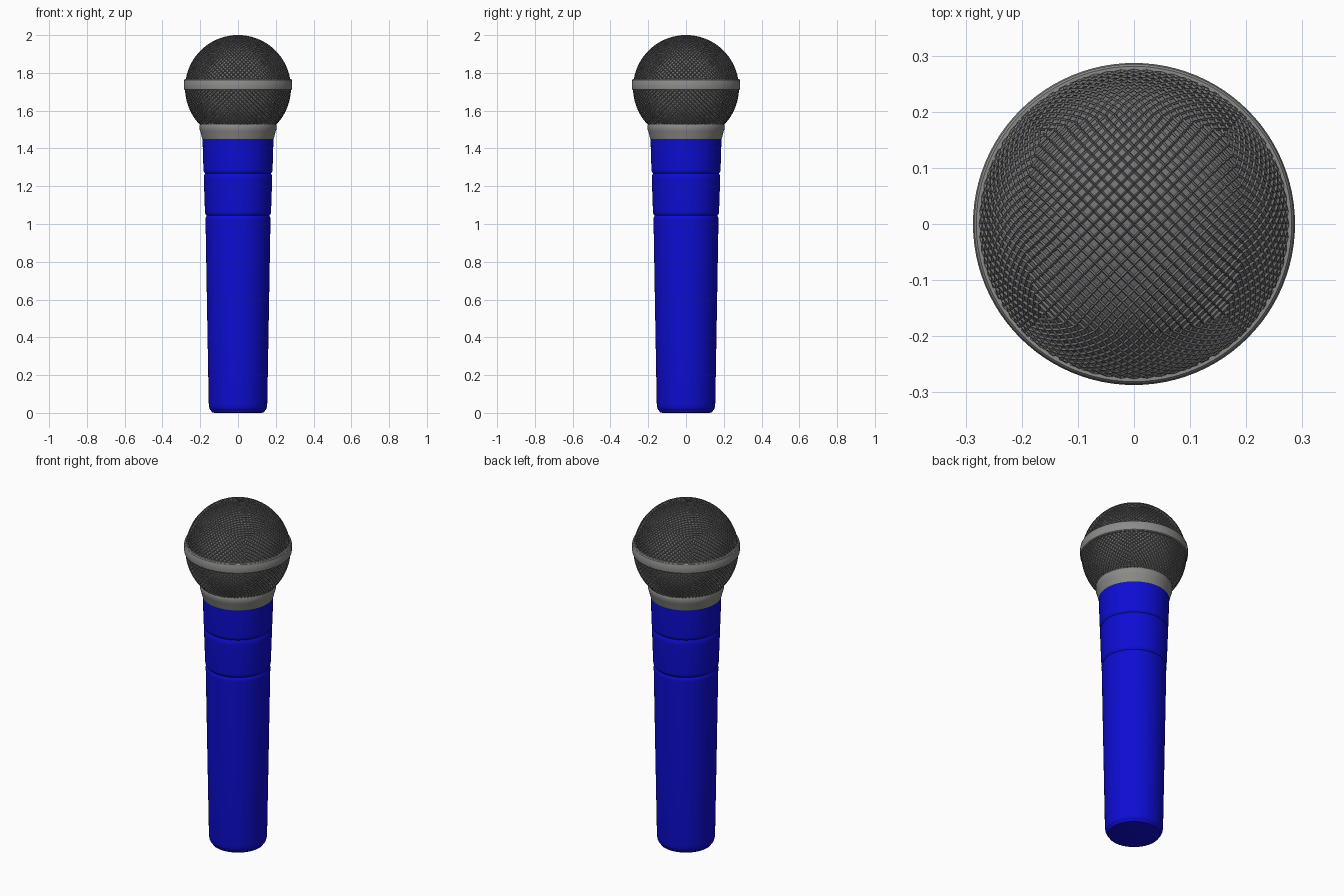
import bpy, bmesh, math
from mathutils import Vector

if "Cube" in bpy.data.objects:
    bpy.data.objects.remove(bpy.data.objects["Cube"])


def material(name, rgb):
    m = bpy.data.materials.new(name)
    m.diffuse_color = (*rgb, 1)
    m.use_nodes = True
    m.node_tree.nodes["Principled BSDF"].inputs["Base Color"].default_value = m.diffuse_color
    return m


BLUE = material("blue body", (0.004, 0.004, 0.65))
GREY = material("light grey metal", (0.26, 0.26, 0.25))
MESH = material("grille grey", (0.17, 0.17, 0.17))


def finish(name, bm, mat, smooth=True):
    me = bpy.data.meshes.new(name)
    bm.normal_update()
    bm.to_mesh(me)
    bm.free()
    ob = bpy.data.objects.new(name, me)
    bpy.context.collection.objects.link(ob)
    me.materials.append(mat)
    if smooth:
        bpy.context.view_layer.objects.active = ob
        ob.select_set(True)
        bpy.ops.object.shade_smooth_by_angle(angle=math.radians(35))
        ob.select_set(False)
    return ob


def lathe(name, profile, mat, closed=False, steps=96):
    """Spin an (r, z) profile round the z axis."""
    bm = bmesh.new()
    vs = [bm.verts.new((r, 0, z)) for r, z in profile]
    es = [bm.edges.new(p) for p in zip(vs, vs[1:])]
    if closed:
        es.append(bm.edges.new((vs[-1], vs[0])))
    bmesh.ops.spin(bm, geom=vs + es, cent=(0, 0, 0), axis=(0, 0, 1),
                   angle=math.tau, steps=steps)
    bmesh.ops.remove_doubles(bm, verts=bm.verts, dist=1e-5)
    bmesh.ops.recalc_face_normals(bm, faces=bm.faces)
    return finish(name, bm, mat)


# Handle: tapered grip and two stepped rings with grooves between
lathe("handle", [
    (0, 0.008), (0.12, 0.008), (0.139, 0.010), (0.148, 0.017), (0.153, 0.030),
    (0.155, 0.05), (0.163, 0.50), (0.172, 1.02), (0.172, 1.032), (0.168, 1.040),
    (0.166, 1.044), (0.169, 1.049), (0.174, 1.056), (0.175, 1.066),
    (0.181, 1.24), (0.181, 1.256), (0.177, 1.264), (0.175, 1.268),
    (0.178, 1.272), (0.182, 1.278), (0.183, 1.29), (0.187, 1.42),
    (0.188, 1.45), (0.17, 1.455), (0, 1.455)], BLUE)
# Slightly recessed end cap that touches the ground
lathe("end_cap", [(0, 0), (0.125, 0), (0.138, 0.003), (0.142, 0.012), (0, 0.012)], BLUE)

# Collar under the grille
lathe("collar", [
    (0, 1.449), (0.188, 1.449), (0.192, 1.46), (0.199, 1.49), (0.203, 1.50),
    (0.203, 1.524), (0.200, 1.53), (0.185, 1.53), (0, 1.52)], GREY)

# Band round the middle of the grille
lathe("grille_band", [
    (0.268, 1.709), (0.282, 1.709), (0.286, 1.713), (0.287, 1.72),
    (0.287, 1.752), (0.285, 1.756), (0.285, 1.763), (0.281, 1.768),
    (0.268, 1.768)], GREY, closed=True)

# Solid ball behind the wires
C, R = 1.72, 0.277
ball = [(R - 0.003, a) for a in range(-45, 91, 3)]
lathe("grille_backing", [(0 if a == 90 else (r * math.cos(math.radians(a))),
                          C + r * math.sin(math.radians(a))) for r, a in ball], MESH)

# Wire grille: diamond grid on a cube blown up to a ball
N = 18
bm = bmesh.new()
bmesh.ops.create_cube(bm, size=2)
bmesh.ops.subdivide_edges(bm, edges=bm.edges[:], cuts=N - 1, use_grid_fill=True)
square_edges = bm.edges[:]
bmesh.ops.poke(bm, faces=bm.faces[:])
square_edges = [e for e in square_edges if e.is_valid]
bmesh.ops.dissolve_edges(bm, edges=square_edges, use_verts=False)
for v in bm.verts:
    d = Vector([math.tan(c * math.pi / 4) for c in v.co]).normalized()
    v.co = d * R + Vector((0, 0, C))
low = [f for f in bm.faces if f.calc_center_median().z < 1.51]
bmesh.ops.delete(bm, geom=low, context='FACES')
grille = finish("grille_wires", bm, MESH, smooth=False)
wire = grille.modifiers.new("wires", 'WIREFRAME')
wire.thickness = 0.007
wire.offset = 0
wire.use_even_offset = False
wire.use_boundary = True
